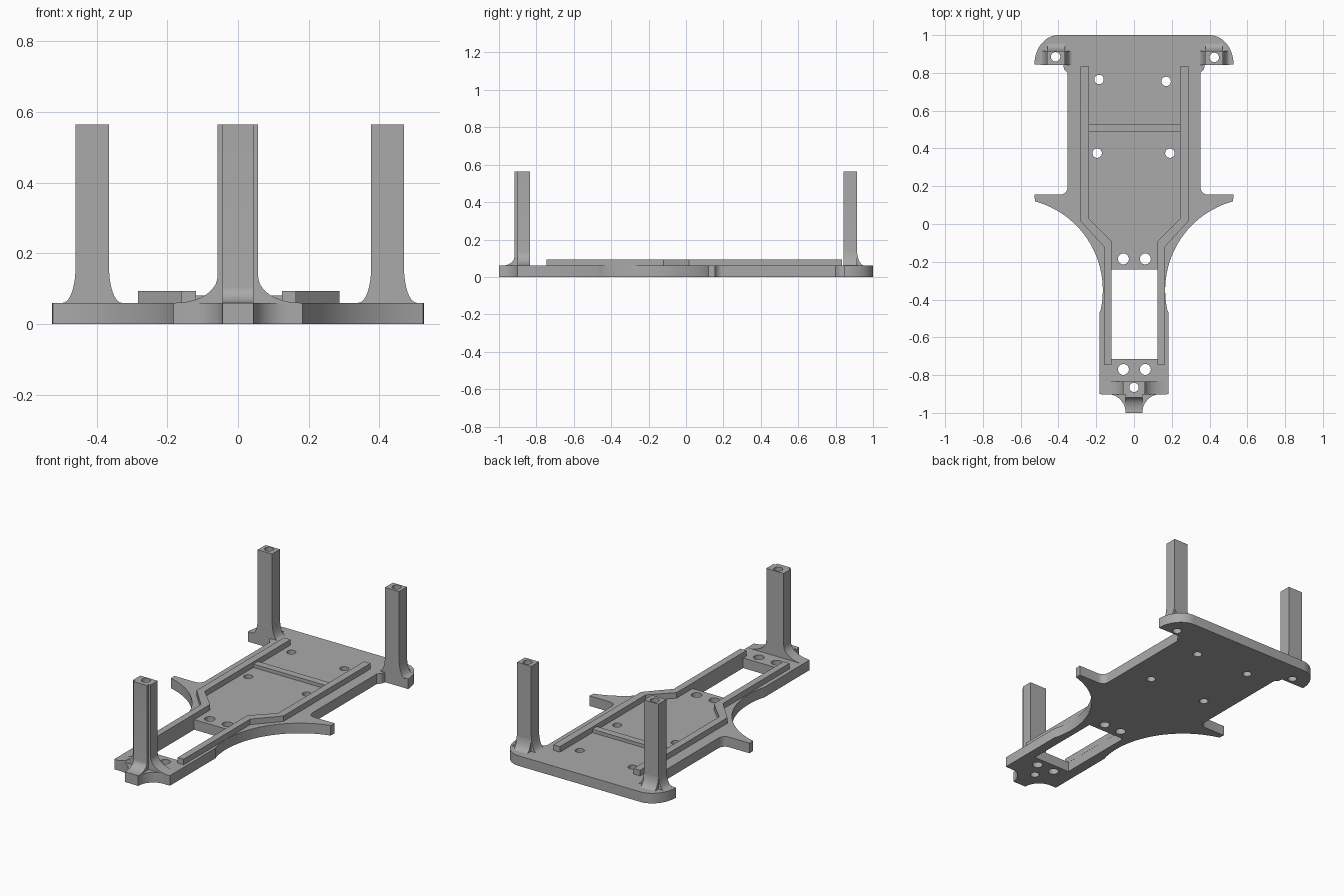
import bpy, bmesh, math
from mathutils import Matrix

if "Cube" in bpy.data.objects:
    bpy.data.objects.remove(bpy.data.objects["Cube"])

grey = bpy.data.materials.new("grey plastic")
grey.diffuse_color = (0.40, 0.40, 0.40, 1)
grey.use_nodes = True
grey.node_tree.nodes["Principled BSDF"].inputs["Base Color"].default_value = grey.diffuse_color

T = 0.06       # plate thickness
TOP = 0.565    # post height

# Local (a, b, depth) axes mapped to world
FLAT = Matrix.Identity(4)
XZ = Matrix(((1, 0, 0, 0), (0, 0, -1, 0), (0, 1, 0, 0), (0, 0, 0, 1)))
YZ = Matrix(((0, 0, 1, 0), (1, 0, 0, 0), (0, 1, 0, 0), (0, 0, 0, 1)))


def prism(name, loops, d0, d1, frame=FLAT):
    """Extrude filled outlines (inner loops become holes) from depth d0 to d1."""
    cu = bpy.data.curves.new(name, 'CURVE')
    cu.dimensions = '2D'
    cu.fill_mode = 'BOTH'
    cu.extrude = (d1 - d0) / 2
    for pts in loops:
        sp = cu.splines.new('POLY')
        sp.points.add(len(pts) - 1)
        for p, (a, b) in zip(sp.points, pts):
            p.co = (a, b, 0, 1)
        sp.use_cyclic_u = True
    tmp = bpy.data.objects.new(name + "_outline", cu)
    bpy.context.collection.objects.link(tmp)
    dg = bpy.context.evaluated_depsgraph_get()
    me = bpy.data.meshes.new_from_object(tmp.evaluated_get(dg))
    bpy.data.objects.remove(tmp)
    me.transform(frame @ Matrix.Translation((0, 0, (d0 + d1) / 2)))
    bm = bmesh.new()
    bm.from_mesh(me)
    bmesh.ops.remove_doubles(bm, verts=bm.verts, dist=1e-5)
    bmesh.ops.recalc_face_normals(bm, faces=bm.faces)
    bm.to_mesh(me)
    bm.free()
    me.materials.clear()
    me.materials.append(grey)
    ob = bpy.data.objects.new(name, me)
    bpy.context.collection.objects.link(ob)
    return ob


def arc(cx, cy, rx, ry, a0, a1, n=14):
    return [(cx + rx * math.cos(math.radians(a0 + (a1 - a0) * i / n)),
             cy + ry * math.sin(math.radians(a0 + (a1 - a0) * i / n))) for i in range(n + 1)]


def circle(x, y, r=0.025):
    return arc(x, y, r, r, 0, 345, 23)


def rect(x0, x1, y0, y1):
    return [(x0, y0), (x1, y0), (x1, y1), (x0, y1)]


def boolean(ob, other, op):
    m = ob.modifiers.new(op, 'BOOLEAN')
    m.operation, m.solver, m.object = op, 'EXACT', other
    dg = bpy.context.evaluated_depsgraph_get()
    me = bpy.data.meshes.new_from_object(ob.evaluated_get(dg))
    ob.modifiers.clear()
    ob.data = me
    bpy.data.objects.remove(other)


def flared(lo, hi, wlo, whi, h):
    """Post profile with a concave fillet of the given widths at its foot."""
    z0, z1 = T - 0.004, T + h
    left = arc(lo - wlo, z1, wlo, h, 0, -90, 10) if wlo else [(lo, z1), (lo, T)]
    right = arc(hi + whi, z1, whi, h, 270, 180, 10) if whi else [(hi, T), (hi, z1)]
    return ([(lo, TOP)] + left + [(left[-1][0], z0), (right[0][0], z0)]
            + right + [(hi, TOP)])


# Base plate: right half outline from the rear edge to the nose, then mirrored
half = arc(0.40, 0.845, 0.127, 0.155, 90, 0)
half += [(0.375, 0.845), (0.37, 0.82), (0.352, 0.80)]
half += arc(0.392, 0.195, 0.04, 0.04, 180, 270, 6)
half += [(0.527, 0.155)]
half += arc(0.652, -0.35, 0.487, 0.487, 105.2, 193, 26)
half += [(0.183, -0.47), (0.183, -0.90)]
half += arc(0.142, -1.0, 0.098, 0.10, 90, 180, 10)
outline = half + [(-x, y) for x, y in reversed(half)]
holes = [circle(*p) for p in ((-0.185, 0.765), (0.17, 0.755), (-0.195, 0.375), (0.19, 0.375),
                              (-0.415, 0.885), (0.425, 0.882), (0, -0.865))]
holes += [circle(x, y, 0.029) for x in (-0.056, 0.06) for y in (-0.185, -0.77)]
prism("base_plate", [outline, rect(-0.12, 0.125, -0.715, -0.24)] + holes, 0, T)

# Guide rails on both sides
rail = [(0.285, 0.835), (0.285, 0.015), (0.162, -0.12), (0.162, -0.745),
        (0.122, -0.745), (0.122, -0.09), (0.242, 0.03), (0.242, 0.835)]
for side, s in (("right", 1), ("left", -1)):
    prism(side + "_rail", [[(s * x + 0.0025, y) for x, y in rail]], T - 0.002, 0.093)

# Low crossbar between the rails
prism("crossbar", [rect(-0.24, 0.245, 0.487, 0.53)], T - 0.002, 0.08)


def post(name, x, y, prof_x, prof_y, span_x, span_y):
    """Two crossing flared profiles with a bore down the middle."""
    ob = prism(name, [prof_x], -span_y[1], -span_y[0], XZ)
    boolean(ob, prism("rib", [prof_y], span_x[0], span_x[1], YZ), 'UNION')
    boolean(ob, prism("bore", [circle(x, y)], -0.1, 0.7), 'DIFFERENCE')


# Rear posts
for name, x0, x1, hx, hy in (("rear_left_post", -0.46, -0.365, -0.415, 0.885),
                             ("rear_right_post", 0.377, 0.47, 0.425, 0.882)):
    post(name, hx, hy, flared(x0, x1, 0.036, 0.036, 0.10),
         flared(0.843, 0.914, 0, 0.042, 0.085), (x0 + 0.001, x1 - 0.001), (0.842, 0.915))

# Front post, with its nose a little narrower than its body
post("front_post", 0, -0.865, flared(-0.058, 0.057, 0.117, 0.117, 0.075),
     flared(-0.918, -0.836, 0.07, 0, 0.045), (-0.044, 0.044), (-0.902, -0.835))

# Smooth the curved walls, keep edges sharp
for ob in bpy.context.scene.objects:
    ob.select_set(True)
    bpy.context.view_layer.objects.active = ob
bpy.ops.object.shade_smooth_by_angle(angle=math.radians(30))
